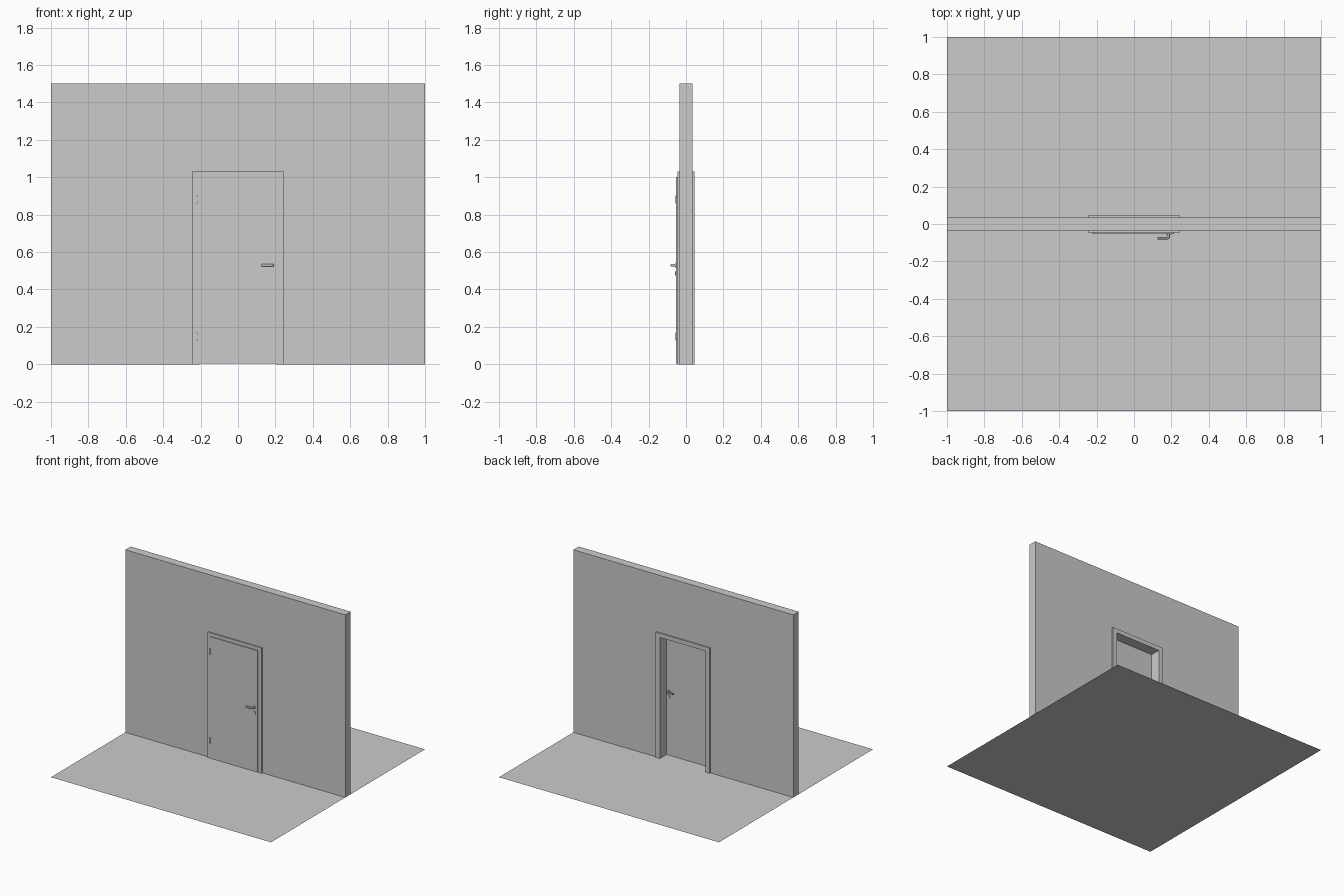
import bpy, bmesh, math
from mathutils import Matrix, Vector

if "Cube" in bpy.data.objects:
    bpy.data.objects.remove(bpy.data.objects["Cube"])


def finish(name, bm):
    bmesh.ops.recalc_face_normals(bm, faces=bm.faces)
    me = bpy.data.meshes.new(name)
    bm.to_mesh(me)
    bm.free()
    ob = bpy.data.objects.new(name, me)
    bpy.context.collection.objects.link(ob)
    return ob


def smooth(ob):
    bpy.ops.object.select_all(action='DESELECT')
    ob.select_set(True)
    bpy.context.view_layer.objects.active = ob
    bpy.ops.object.shade_smooth_by_angle()


def box(name, x0, x1, y0, y1, z0, z1):
    bm = bmesh.new()
    bmesh.ops.create_cube(bm, size=1)
    for v in bm.verts:
        v.co = Vector(((x0 + x1) / 2 + v.co.x * (x1 - x0),
                       (y0 + y1) / 2 + v.co.y * (y1 - y0),
                       (z0 + z1) / 2 + v.co.z * (z1 - z0)))
    return finish(name, bm)


def portal(name, outer_x, outer_z, inner_x, inner_z, y0, y1):
    """Upside-down U outline extruded along y."""
    pts = [(-outer_x, 0), (-inner_x, 0), (-inner_x, inner_z), (inner_x, inner_z),
           (inner_x, 0), (outer_x, 0), (outer_x, outer_z), (-outer_x, outer_z)]
    bm = bmesh.new()
    face = bm.faces.new([bm.verts.new((x, y0, z)) for x, z in pts])
    ext = bmesh.ops.extrude_face_region(bm, geom=[face], use_keep_orig=True)
    verts = [g for g in ext['geom'] if isinstance(g, bmesh.types.BMVert)]
    bmesh.ops.translate(bm, verts=verts, vec=(0, y1 - y0, 0))
    return finish(name, bm)


def cylinder(name, radius, depth, centre, along_y=False):
    bm = bmesh.new()
    rot = Matrix.Rotation(math.pi / 2, 4, 'X') if along_y else Matrix()
    bmesh.ops.create_cone(bm, cap_ends=True, segments=24, radius1=radius,
                          radius2=radius, depth=depth,
                          matrix=Matrix.Translation(centre) @ rot)
    ob = finish(name, bm)
    smooth(ob)
    return ob


def pipe(name, pts, radius):
    cu = bpy.data.curves.new(name, 'CURVE')
    cu.dimensions = '3D'
    cu.bevel_depth = radius
    cu.bevel_resolution = 4
    cu.use_fill_caps = True
    sp = cu.splines.new('POLY')
    sp.points.add(len(pts) - 1)
    for p, co in zip(sp.points, pts):
        p.co = (*co, 1)
    ob = bpy.data.objects.new(name, cu)
    bpy.context.collection.objects.link(ob)
    bpy.ops.object.select_all(action='DESELECT')
    ob.select_set(True)
    bpy.context.view_layer.objects.active = ob
    bpy.ops.object.convert(target='MESH')
    smooth(bpy.context.view_layer.objects.active)


# Floor sheet
bm = bmesh.new()
bmesh.ops.create_grid(bm, x_segments=1, y_segments=1, size=1)
finish("floor", bm)

# Wall with doorway, lining and casings on both sides
portal("wall", 1.0, 1.5, 0.22, 1.008, -0.035, 0.035)
portal("frame_lining", 0.22, 1.008, 0.207, 0.995, -0.035, 0.035)
portal("front_casing", 0.245, 1.03, 0.207, 0.995, -0.045, -0.035)
portal("back_casing", 0.245, 1.03, 0.207, 0.995, 0.035, 0.045)

# Rebated door leaf
box("door_leaf_front", -0.213, 0.213, -0.053, -0.045, 0.004, 1.002)
box("door_leaf_core", -0.205, 0.205, -0.045, -0.037, 0.004, 0.993)

# Hinges
for label, z in (("lower", 0.148), ("upper", 0.88)):
    cylinder(label + "_hinge", 0.005, 0.043, (-0.218, -0.05, z))

# Lever handle, rosette and keyhole plate on each face of the leaf
HX, HZ, KZ, BEND = 0.185, 0.529, 0.485, 0.01
for side, face, s in (("front", -0.053, -1), ("back", -0.037, 1)):
    def y(d):
        return face + s * d
    arc = [(HX - BEND + BEND * math.cos(a), y(0.013 + BEND * math.sin(a)), HZ)
           for a in (i * math.pi / 12 for i in range(7))]
    pipe(side + "_lever", [(HX, y(0), HZ)] + arc + [(0.125, y(0.023), HZ)], 0.007)
    cylinder(side + "_rosette", 0.014, 0.004, (HX, y(0.002), HZ), True)
    cylinder(side + "_keyhole_plate", 0.014, 0.004, (HX, y(0.002), KZ), True)
    ya, yb = sorted((y(0.003), y(0.005)))
    box(side + "_keyhole", HX - 0.002, HX + 0.002, ya, yb, KZ - 0.006, KZ + 0.006)
